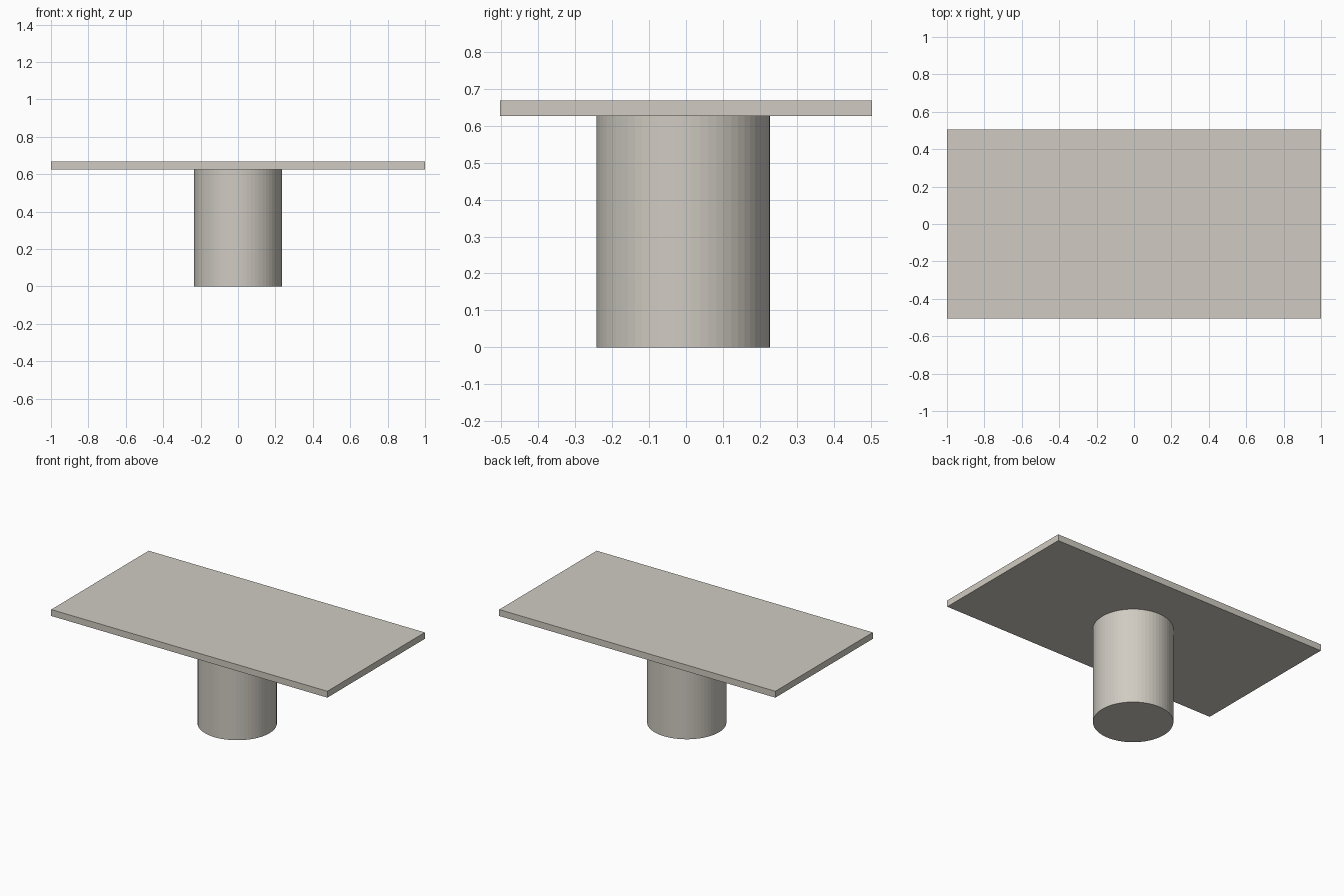
import bpy

if "Cube" in bpy.data.objects:
    bpy.data.objects.remove(bpy.data.objects["Cube"])

TOP_Z, SLAB_Z = 0.668, 0.626

stone = bpy.data.materials.new("warm_grey")
stone.diffuse_color = (0.63, 0.60, 0.54, 1)
stone.use_nodes = True
stone.node_tree.nodes["Principled BSDF"].inputs["Base Color"].default_value = stone.diffuse_color

# Rectangular table top
bpy.ops.mesh.primitive_cube_add(size=1, location=(0, 0, (TOP_Z + SLAB_Z) / 2))
top = bpy.context.object
top.name = "table_top"
top.scale = (2.0, 1.008, TOP_Z - SLAB_Z)
bpy.ops.object.transform_apply(location=False, rotation=False, scale=True)
top.data.materials.append(stone)

# Single round pedestal, set very slightly towards the front
bpy.ops.mesh.primitive_cylinder_add(vertices=64, radius=0.235, depth=SLAB_Z,
                                    location=(0, -0.008, SLAB_Z / 2))
leg = bpy.context.object
leg.name = "pedestal"
leg.data.materials.append(stone)
